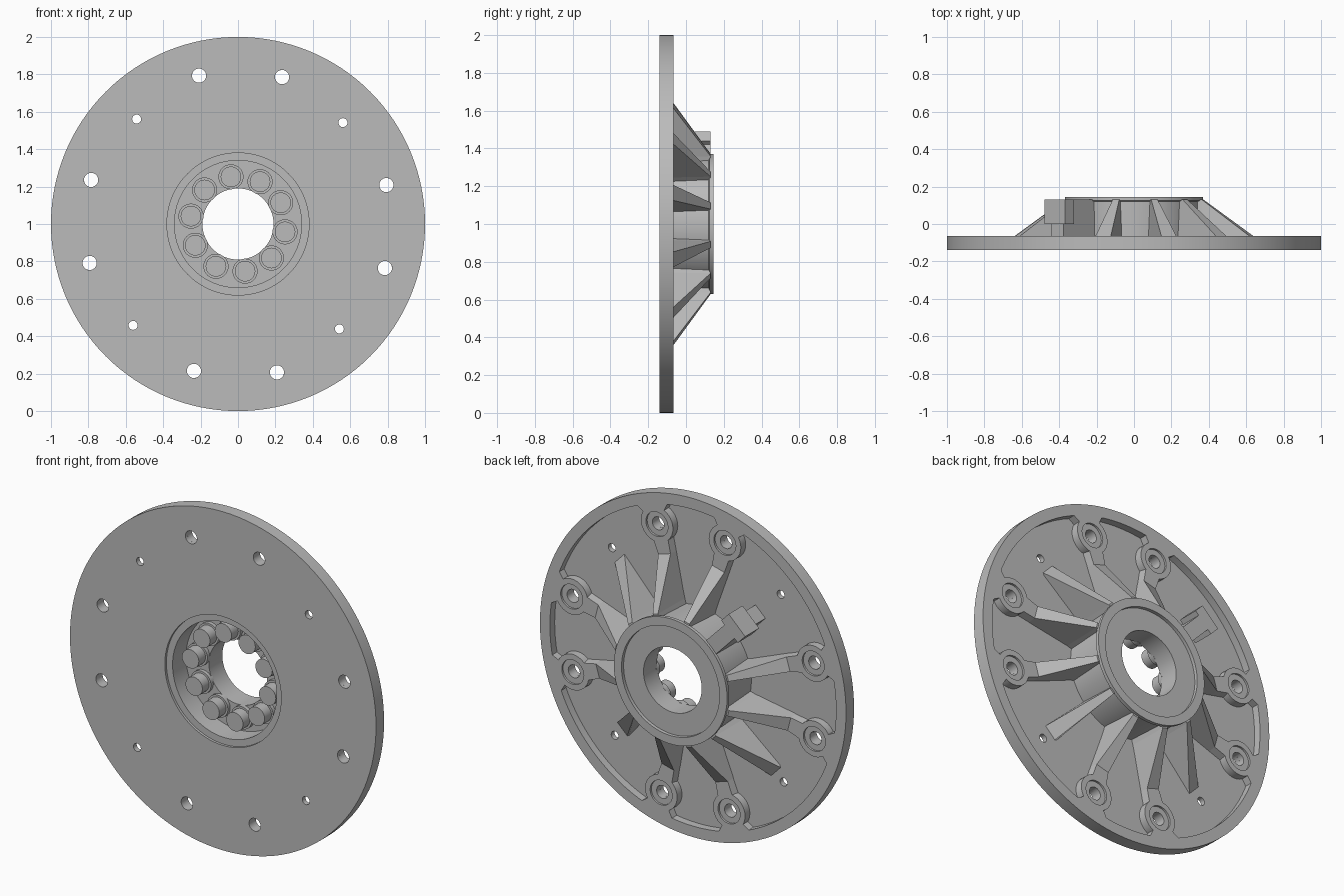
import bpy
import bmesh
from math import cos, sin, radians, pi

cube = bpy.data.objects.get("Cube")
if cube:
    bpy.data.objects.remove(cube, do_unlink=True)

grey = bpy.data.materials.new("cast_grey")
grey.use_nodes = True
grey.diffuse_color = (0.5, 0.5, 0.5, 1)
grey.node_tree.nodes["Principled BSDF"].inputs["Base Color"].default_value = (0.5, 0.5, 0.5, 1)

FRONT, RIM, FLOOR, TOP = -0.14, -0.065, -0.11, 0.13
TILT = -1  # whole hole pattern is turned by this many degrees


def polar(r, deg):
    a = radians(deg)
    return r * cos(a), 1 + r * sin(a)


def finish(bm, name):
    bmesh.ops.remove_doubles(bm, verts=bm.verts, dist=1e-5)
    bmesh.ops.recalc_face_normals(bm, faces=bm.faces)
    mesh = bpy.data.meshes.new(name)
    bm.to_mesh(mesh)
    bm.free()
    obj = bpy.data.objects.new(name, mesh)
    bpy.context.collection.objects.link(obj)
    mesh.materials.append(grey)
    return obj


def smooth(obj):
    bpy.ops.object.select_all(action="DESELECT")
    obj.select_set(True)
    bpy.context.view_layer.objects.active = obj
    bpy.ops.object.shade_smooth_by_angle(angle=radians(30))


def revolve(bm, profile, centre=(0, 1), n=32, closed=True):
    """Turn a (radius, y) profile around an axis parallel to y."""
    rings = [[bm.verts.new((centre[0] + r * cos(2 * pi * i / n), y,
                            centre[1] + r * sin(2 * pi * i / n)))
              for r, y in profile] for i in range(n)]
    m = len(profile)
    for i in range(n):
        a, b = rings[i], rings[(i + 1) % n]
        for j in range(m if closed else m - 1):
            k = (j + 1) % m
            bm.faces.new((a[j], a[k], b[k], b[j]))


def loft(bm, deg, stations, draft=0.0):
    """Radial bar through stations of (radius, bottom y, top y, half width)."""
    a = radians(deg)
    rings = []
    for r, low, high, w in stations:
        ring = []
        for y, s in ((low, -w - draft), (low, w + draft), (high, w), (high, -w)):
            ring.append(bm.verts.new((r * cos(a) - s * sin(a), y,
                                      1 + r * sin(a) + s * cos(a))))
        rings.append(ring)
    for p, q in zip(rings, rings[1:]):
        for j in range(4):
            k = (j + 1) % 4
            bm.faces.new((p[j], p[k], q[k], q[j]))
    bm.faces.new(rings[0])
    bm.faces.new(rings[-1])


bolt_angles = [TILT + 90 * k + s * 15.7 for k in range(4) for s in (-1, 1)]
dowel_angles = [TILT + 45 + 90 * k for k in range(4)]

# Disc, rim and hollow hub in one turned profile
bm = bmesh.new()
revolve(bm, [(0.38, FRONT), (1, FRONT), (1, RIM), (0.935, RIM), (0.935, FLOOR),
             (0.35, FLOOR), (0.357, 0.12), (0.37, 0.125), (0.37, 0.145),
             (0.32, 0.145), (0.32, 0.125), (0.19, 0.125), (0.19, 0),
             (0.34, 0), (0.34, -0.125), (0.38, -0.125)], n=128)
disc = finish(bm, "flange_disc")

# Through holes
bm = bmesh.new()
for r, radius, angles in ((0.82, 0.038, bolt_angles), (0.78, 0.024, dowel_angles)):
    for deg in angles:
        revolve(bm, [(0, -0.3), (radius, -0.3), (radius, 0), (0, 0)],
                polar(r, deg), 24, closed=False)
cutter = finish(bm, "hole_cutter")
cutter.hide_render = True
mod = disc.modifiers.new("holes", "BOOLEAN")
mod.operation = "DIFFERENCE"
mod.solver = "EXACT"
mod.object = cutter
bpy.context.view_layer.objects.active = disc
bpy.ops.object.modifier_apply(modifier=mod.name)
bpy.data.objects.remove(cutter, do_unlink=True)
smooth(disc)

# Bolt bosses with a shallow counterbore, joined to the rim
bm = bmesh.new()
for deg in bolt_angles:
    revolve(bm, [(0.038, FLOOR - 0.01), (0.105, FLOOR - 0.01), (0.105, RIM),
                 (0.072, RIM), (0.072, RIM - 0.012), (0.038, RIM - 0.012)],
            polar(0.82, deg))
    loft(bm, deg, [(0.894, FLOOR - 0.01, RIM, 0.07), (0.95, FLOOR - 0.01, RIM, 0.12)])
smooth(finish(bm, "bolt_bosses"))

# Sloping ribs running from the hub to each boss
bm = bmesh.new()
for deg in bolt_angles:
    loft(bm, deg, [(0.345, FLOOR - 0.01, TOP, 0.018), (0.38, FLOOR - 0.01, TOP, 0.018),
                   (0.65, FLOOR - 0.01, RIM, 0.042), (0.745, FLOOR - 0.01, RIM, 0.05)], 0.008)
finish(bm, "boss_ribs")

# Ribs on the diagonals, fading into the floor; one is replaced by a bracket
bm = bmesh.new()
for k in (0, 2, 3):
    loft(bm, dowel_angles[k], [(0.345, FLOOR - 0.01, TOP, 0.018),
                               (0.38, FLOOR - 0.01, TOP, 0.018),
                               (0.71, FLOOR - 0.01, FLOOR, 0.045)], 0.008)
finish(bm, "diagonal_ribs")

# Upright bracket with an overhanging head
bm = bmesh.new()
loft(bm, dowel_angles[1], [(0.345, FLOOR - 0.01, TOP, 0.045), (0.59, FLOOR - 0.01, TOP, 0.045)])
loft(bm, dowel_angles[1], [(0.54, 0, TOP, 0.075), (0.61, 0, TOP, 0.075)])
finish(bm, "side_bracket")

# Ring of collared pins in the front recess
bm = bmesh.new()
for k in range(10):
    revolve(bm, [(0, 0.01), (0.067, 0.01), (0.067, -0.022), (0.055, -0.022),
                 (0.055, -0.085), (0, -0.085)], polar(0.255, 26.5 + 36 * k), closed=False)
smooth(finish(bm, "pins"))
